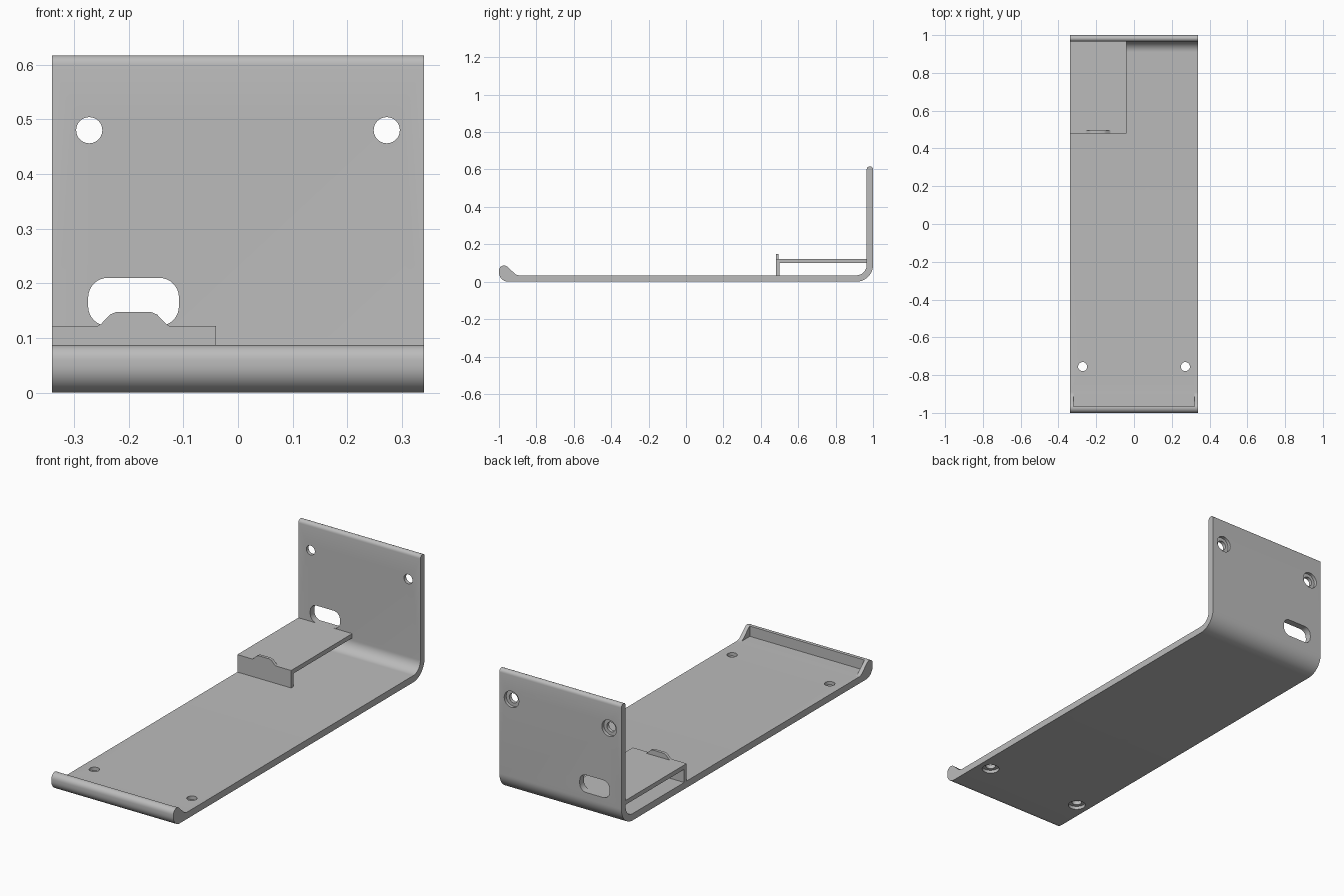
import bpy, bmesh
from math import sin, cos, pi, radians
from mathutils import Matrix, Vector

cube = bpy.data.objects.get("Cube")
if cube:
    bpy.data.objects.remove(cube, do_unlink=True)

grey = bpy.data.materials.new("plain grey")
grey.use_nodes = True
grey.diffuse_color = (0.5, 0.5, 0.5, 1)
grey.node_tree.nodes["Principled BSDF"].inputs["Base Color"].default_value = (0.5, 0.5, 0.5, 1)

HALF = 0.34      # half width of the bracket
T = 0.034        # sheet thickness
HOLE_X = 0.272


def arc(cx, cy, r, start, end, n=10):
    return [(cx + r * cos(radians(start + (end - start) * i / n)),
             cy + r * sin(radians(start + (end - start) * i / n))) for i in range(n + 1)]


def extrude(name, points, axis, lo, hi):
    """Prism from a 2D outline: axis 'x' uses (y, z), 'y' uses (x, z), 'z' uses (x, y)."""
    place = {"x": lambda p: (lo, *p), "y": lambda p: (p[0], lo, p[1]), "z": lambda p: (*p, lo)}[axis]
    step = Vector([(hi - lo) * (axis == a) for a in "xyz"])
    bm = bmesh.new()
    face = bm.faces.new([bm.verts.new(place(p)) for p in points])
    new = bmesh.ops.extrude_face_region(bm, geom=[face])["geom"]
    bmesh.ops.translate(bm, vec=step, verts=[v for v in new if isinstance(v, bmesh.types.BMVert)])
    bmesh.ops.recalc_face_normals(bm, faces=bm.faces)
    mesh = bpy.data.meshes.new(name)
    bm.to_mesh(mesh)
    bm.free()
    obj = bpy.data.objects.new(name, mesh)
    bpy.context.collection.objects.link(obj)
    mesh.materials.append(grey)
    return obj


def box(name, x0, x1, y0, y1, z0, z1):
    return extrude(name, [(x0, y0), (x1, y0), (x1, y1), (x0, y1)], "z", z0, z1)


def cut(target, cutter):
    cutter.hide_render = True
    mod = target.modifiers.new("cut", "BOOLEAN")
    mod.operation, mod.solver, mod.object = "DIFFERENCE", "EXACT", cutter
    bpy.context.view_layer.objects.active = target
    bpy.ops.object.modifier_apply(modifier=mod.name)
    bpy.data.objects.remove(cutter, do_unlink=True)


# Bent sheet: front lip, long base, rounded bend and upright back
profile = (arc(-0.95, 0.05, 0.05, 180, 270)
           + arc(0.91, 0.09, 0.09, -90, 0, 14)
           + arc(1 - T / 2, 0.617 - T / 2, T / 2, 0, 180)
           + arc(0.91, 0.09, 0.09 - T, 0, -90, 14)
           + arc(-0.89, T + 0.04, 0.04, -90, -135, 5)
           + arc(-0.973, 0.06, 0.027, 45, 180))
bracket = extrude("bracket", profile, "x", -HALF, HALF)

# Pocket behind the lip, leaving a thin gusset at each end
cut(bracket, box("lip_pocket", -0.32, 0.32, -0.965, -0.85, T, 0.2))

# Counterbored screw holes in the base and in the back
for x in (-HOLE_X, HOLE_X):
    for r, depth in ((0.024, 0.1), (0.041, 0.016)):
        cut(bracket, extrude("base_hole", arc(x, -0.755, r, 0, 345, 23), "z", -0.05, depth))
        cut(bracket, extrude("back_hole", arc(x, 0.48, r, 0, 345, 23), "y", 1 - depth, 1.05))

# Rounded cable slot in the back
R = 0.036
slot = [p for cx, cz, a in ((-0.108 - R, 0.21 - R, 0), (-0.274 + R, 0.21 - R, 90),
                            (-0.274 + R, 0.122 + R, 180), (-0.108 - R, 0.122 + R, 270))
        for p in arc(cx, cz, R, a, a + 90, 8)]
cut(bracket, extrude("slot", slot, "y", 0.9, 1.05))

# Raised shelf with its front leg, as one bent strip
shelf = extrude("shelf", [(0.48, T), (0.50, T), (0.50, 0.10), (0.967, 0.10),
                          (0.967, 0.122), (0.48, 0.122)], "x", -HALF, -0.04)

# Small catch standing on the shelf's front edge
tab = extrude("shelf_tab", [(-0.257, 0.122), (-0.25, 0.126), (-0.234, 0.143), (-0.222, 0.148),
                            (-0.16, 0.148), (-0.148, 0.143), (-0.132, 0.126), (-0.125, 0.122)],
              "y", 0.48, 0.495)

# Smooth bends, sharp edges
for obj in (bracket, shelf, tab):
    bpy.ops.object.select_all(action="DESELECT")
    obj.select_set(True)
    bpy.context.view_layer.objects.active = obj
    bpy.ops.object.shade_smooth_by_angle(angle=radians(30))
